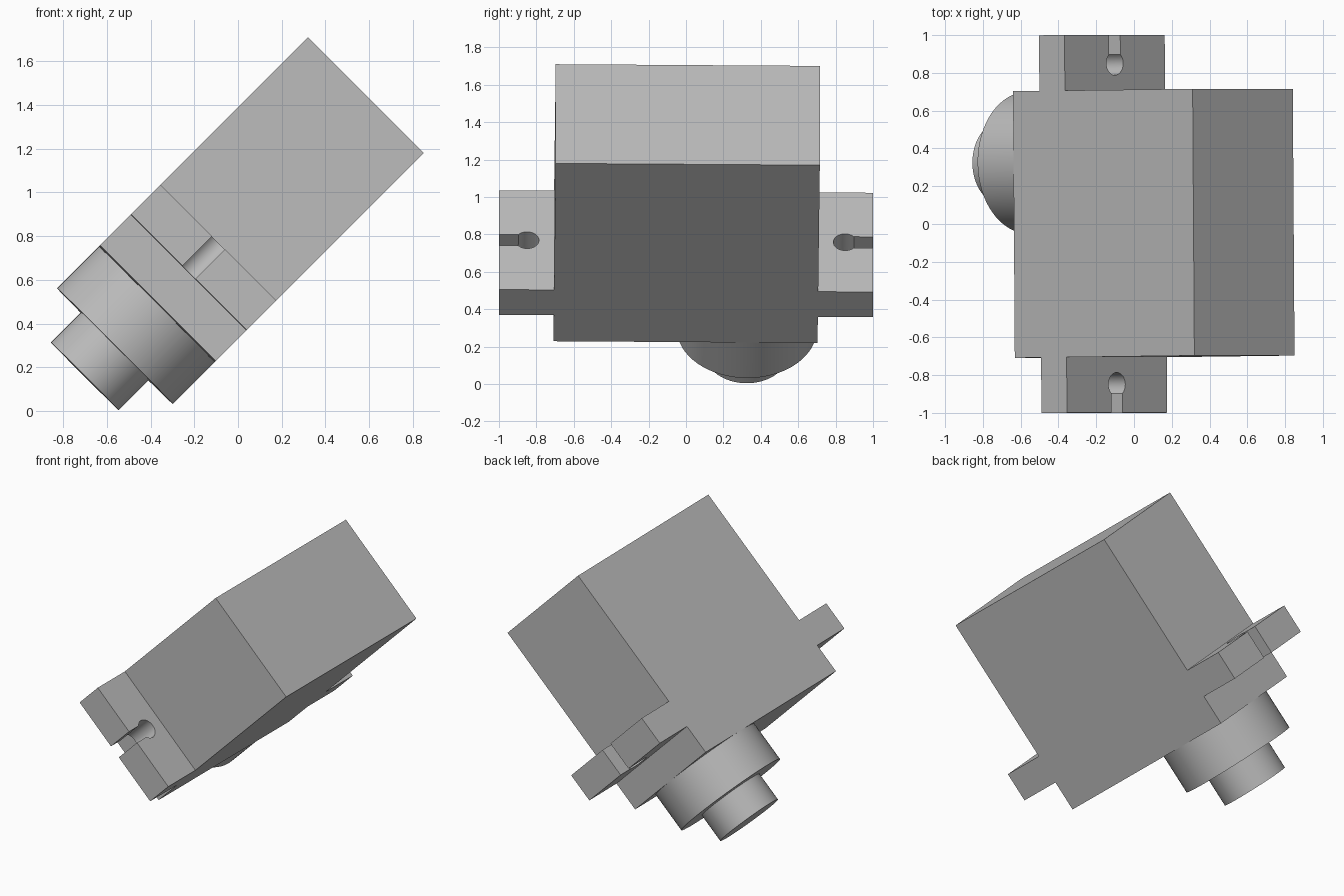
import bpy, bmesh, math
from mathutils import Matrix, Vector

old = bpy.data.objects.get("Cube")
if old:
    bpy.data.objects.remove(old, do_unlink=True)

# One grey for every part
grey = bpy.data.materials.new("plain grey")
grey.use_nodes = True
color = (0.5, 0.5, 0.5, 1)
grey.diffuse_color = color
grey.node_tree.nodes["Principled BSDF"].inputs["Base Color"].default_value = color

# The motor leans over: local z runs from the shaft to the far end
AXIS_X = -0.608
HALF = 0.375
LEAN = (Matrix.Translation((0, -0.0036, 0))
        @ Matrix.Rotation(math.radians(45), 4, "Y")
        @ Matrix.Rotation(-0.0092, 4, "X")
        @ Matrix.Translation((AXIS_X, 0, 0)))


def finish(name, bm, smooth=False):
    bmesh.ops.recalc_face_normals(bm, faces=bm.faces)
    mesh = bpy.data.meshes.new(name)
    bm.to_mesh(mesh)
    bm.free()
    mesh.materials.append(grey)
    obj = bpy.data.objects.new(name, mesh)
    bpy.context.collection.objects.link(obj)
    obj.matrix_world = LEAN
    if smooth:
        bpy.ops.object.select_all(action="DESELECT")
        obj.select_set(True)
        bpy.context.view_layer.objects.active = obj
        bpy.ops.object.shade_smooth_by_angle(angle=math.radians(30))
    return obj


def prism(name, outline, low, high, smooth=False):
    """Extrude a flat outline along the motor axis."""
    bm = bmesh.new()
    face = bm.faces.new([bm.verts.new((x, y, low)) for x, y in outline])
    result = bmesh.ops.extrude_face_region(bm, geom=[face])
    top = [v for v in result["geom"] if isinstance(v, bmesh.types.BMVert)]
    bmesh.ops.translate(bm, verts=top, vec=Vector((0, 0, high - low)))
    return finish(name, bm, smooth)


def disc(radius, y, steps=64):
    turn = 2 * math.pi / steps
    return [(radius * math.cos(i * turn), y + radius * math.sin(i * turn))
            for i in range(steps)]


# Case
SIDE = 0.706
prism("case", [(-HALF, -SIDE), (HALF, -SIDE), (HALF, SIDE), (-HALF, SIDE)],
      0.084, 1.4285)

# Mounting ears with an open keyhole slot
END, HOLE_Y, HOLE_R, SLOT = 1.0, 0.85, 0.063, 0.042
gap = math.asin(SLOT / HOLE_R)
steps = 28
arc = []
for i in range(steps + 1):
    a = math.pi / 2 - gap - i * (2 * math.pi - 2 * gap) / steps
    arc.append((HOLE_R * math.cos(a), HOLE_Y + HOLE_R * math.sin(a)))
ear = ([(-HALF, SIDE), (HALF, SIDE), (HALF, END), (SLOT, END)]
       + arc + [(-SLOT, END), (-HALF, END)])
for name, side in (("back_ear", 1), ("front_ear", -1)):
    prism(name, [(x, y * side) for x, y in ear], 0.281, 0.472, True)

# Gear boss and output shaft, set toward the back end
SHAFT_Y = 0.33
prism("gear_boss", disc(HALF, SHAFT_Y), -0.185, 0.084, True)
prism("output_shaft", disc(0.219, SHAFT_Y), -0.38, -0.185, True)
